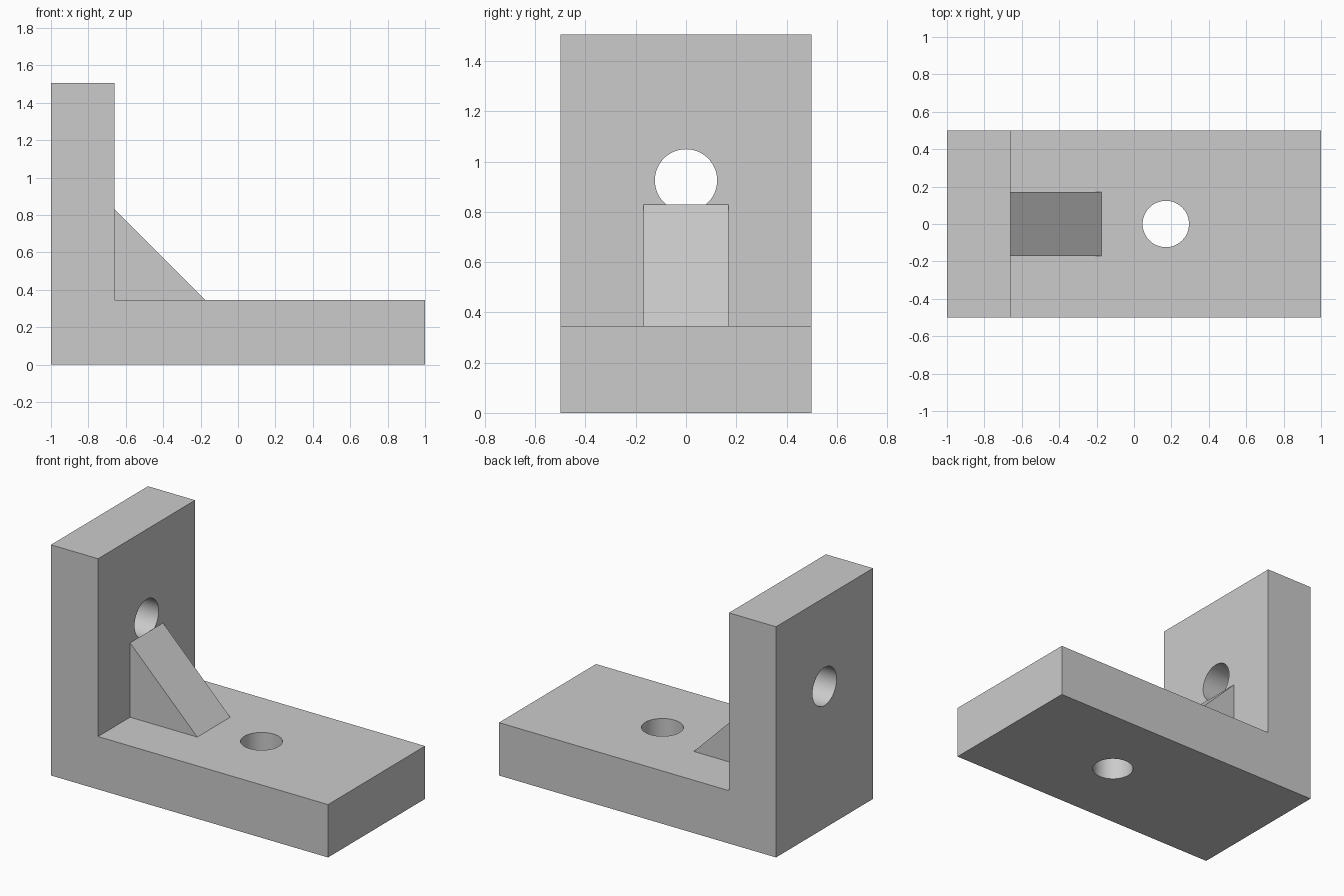
import bpy, bmesh, math
from mathutils import Vector

default = bpy.data.objects.get("Cube")
if default:
    bpy.data.objects.remove(default, do_unlink=True)

THICK = 0.345      # plate thickness
HEIGHT = 1.505     # upright height
WALL_X = -1 + 0.34  # inner face of the upright
RIB = 0.485        # gusset leg length
HOLE_R = 0.124

grey = bpy.data.materials.new("plain grey")
grey.use_nodes = True
colour = (0.6, 0.6, 0.6, 1)
grey.diffuse_color = colour
grey.node_tree.nodes["Principled BSDF"].inputs["Base Color"].default_value = colour


def extrude_profile(name, profile, half_width):
    """Extrude an x-z outline symmetrically along y."""
    bm = bmesh.new()
    face = bm.faces.new([bm.verts.new((x, -half_width, z)) for x, z in profile])
    side = bmesh.ops.extrude_face_region(bm, geom=[face])["geom"]
    verts = [v for v in side if isinstance(v, bmesh.types.BMVert)]
    bmesh.ops.translate(bm, verts=verts, vec=Vector((0, 2 * half_width, 0)))
    bmesh.ops.recalc_face_normals(bm, faces=bm.faces)
    mesh = bpy.data.meshes.new(name)
    bm.to_mesh(mesh)
    bm.free()
    mesh.materials.append(grey)
    obj = bpy.data.objects.new(name, mesh)
    bpy.context.collection.objects.link(obj)
    return obj


def drill(target, location, rotation):
    """Cut a round through hole in the target."""
    bpy.ops.mesh.primitive_cylinder_add(vertices=64, radius=HOLE_R, depth=0.6,
                                        location=location, rotation=rotation)
    cutter = bpy.context.object
    cutter.name = "hole_cutter"
    cutter.hide_render = True
    cutter.data.materials.append(grey)
    cut = target.modifiers.new("hole", 'BOOLEAN')
    cut.operation = 'DIFFERENCE'
    cut.solver = 'EXACT'
    cut.object = cutter
    bpy.ops.object.select_all(action='DESELECT')
    target.select_set(True)
    bpy.context.view_layer.objects.active = target
    bpy.ops.object.modifier_apply(modifier=cut.name)
    bpy.data.objects.remove(cutter, do_unlink=True)


# L-shaped body with one hole in each leg
bracket = extrude_profile("angle_bracket", [
    (-1, 0), (1, 0), (1, THICK), (WALL_X, THICK), (WALL_X, HEIGHT), (-1, HEIGHT)], 0.5)
drill(bracket, (0.17, 0, THICK / 2), (0, 0, 0))
drill(bracket, ((WALL_X - 1) / 2, 0, 0.925), (0, math.pi / 2, 0))
bpy.ops.object.shade_smooth_by_angle(angle=math.radians(30))

# Triangular rib in the inner corner
extrude_profile("corner_gusset", [
    (WALL_X, THICK), (WALL_X + RIB, THICK), (WALL_X, THICK + RIB)], 0.17)
